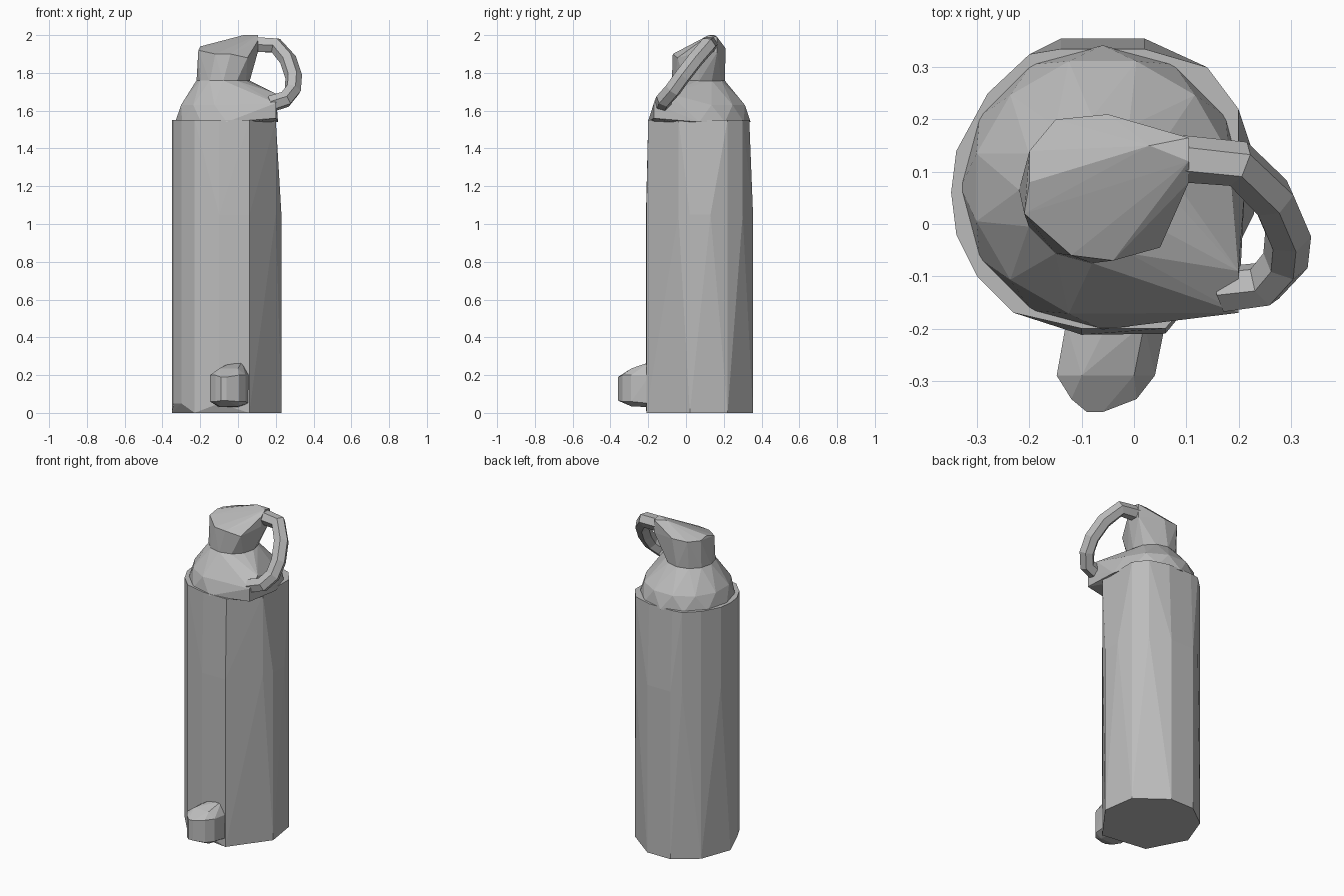
import bpy
import bmesh
from math import cos, sin, tau

cube = bpy.data.objects.get("Cube")
if cube:
    bpy.data.objects.remove(cube)

grey = bpy.data.materials.new("plain grey")
grey.use_nodes = True
COLOUR = (0.5, 0.5, 0.5, 1)
grey.diffuse_color = COLOUR
grey.node_tree.nodes["Principled BSDF"].inputs["Base Color"].default_value = COLOUR


def hull(name, points):
    """Faceted solid wrapped around a set of section points."""
    bm = bmesh.new()
    for p in points:
        bm.verts.new(p)
    bmesh.ops.convex_hull(bm, input=bm.verts)
    loose = [v for v in bm.verts if not v.link_faces]
    bmesh.ops.delete(bm, geom=loose, context='VERTS')
    bmesh.ops.recalc_face_normals(bm, faces=bm.faces)
    mesh = bpy.data.meshes.new(name)
    bm.to_mesh(mesh)
    bm.free()
    mesh.materials.append(grey)
    obj = bpy.data.objects.new(name, mesh)
    bpy.context.collection.objects.link(obj)
    return obj


def ring(cx, cy, r, z, n=12, turn=0.0):
    return [(cx + r * cos(tau * (i + turn) / n), cy + r * sin(tau * (i + turn) / n), z)
            for i in range(n)]


# Body: irregular faceted column, narrowing at the top on the left and back
outline = [(-.14, .355), (.02, .355), (.14, .3), (.2, .22), (.23, .13), (.23, .02),
           (.2, -.04), (.06, -.21), (-.1, -.212), (-.23, -.17), (-.3, -.1),
           (-.34, -.02), (-.35, .06), (-.34, .14), (-.28, .25), (-.2, .325)]
floor = [outline[i] for i in (0, 1, 3, 5, 7, 9, 12, 14)]
body = [(x, y, 0) for x, y in floor]
body += [(x, y, .05) for x, y in outline[7:13]]
body += [(x, y, 1.05) for x, y in outline]
body += [(min(x, .2), max(min(y, .335), -.2), 1.55) for x, y in outline]
hull("bottle_body", body)

# Shoulder with the tab that carries the lower end of the handle
shoulder = ring(-.06, .07, .272, 1.54) + ring(-.06, .07, .25, 1.63, turn=.5)
shoulder += ring(-.08, .065, .14, 1.76)
shoulder += [(.2, -.17, 1.56), (.2, -.17, 1.64), (.2, -.09, 1.69)]
hull("shoulder", shoulder)

# Cap: straight neck, slanted top rising to the handle joint
cap = ring(-.08, .065, .14, 1.75)
cap += [(-.21, .02, 1.92), (-.2, .14, 1.93), (-.15, .2, 1.93), (-.05, .21, 1.93),
        (-.2, .08, 1.94), (-.12, -.06, 1.9), (-.04, -.07, 1.9), (.05, -.045, 1.88),
        (.03, .15, 2), (.105, .165, 1.99), (.105, .12, 2), (.105, .08, 1.97),
        (.105, .08, 1.91), (.105, .165, 1.91)]
hull("cap", cap)

# Handle: slanted loop from the cap down to the shoulder tab
path = [(.09, .125, 1.95), (.2, .115, 1.945), (.265, .05, 1.87), (.295, -.02, 1.78),
        (.29, -.07, 1.71), (.25, -.115, 1.66), (.17, -.125, 1.635)]
curve = bpy.data.curves.new("handle", 'CURVE')
curve.dimensions = '3D'
curve.bevel_depth = .045
curve.bevel_resolution = 1
curve.use_fill_caps = True
spline = curve.splines.new('POLY')
spline.points.add(len(path) - 1)
for point, co in zip(spline.points, path):
    point.co = (*co, 1)
spline.use_smooth = False
curve.materials.append(grey)
handle = bpy.data.objects.new("handle", curve)
bpy.context.collection.objects.link(handle)
bpy.ops.object.select_all(action='DESELECT')
handle.select_set(True)
bpy.context.view_layer.objects.active = handle
bpy.ops.object.convert(target='MESH')

# Spout: small rounded knob low on the front
section = [(-.13, .05), (-.13, .21), (-.05, .26), (.02, .27), (.06, .2),
           (.055, .05), (0, .03), (-.1, .03)]
spout = [(x, -.19, z) for x, z in section]
spout += [(x, -.29, z) for x in (-.148, .04) for z in (.06, .2)]
spout += [(x, -.29, z) for x in (-.1, 0) for z in (.035, .235)]
spout += [(x, -.335, z) for x in (-.12, .005) for z in (.06, .2)]
spout += [(x, -.36, z) for x in (-.09, -.06) for z in (.065, .19)]
hull("spout", spout)
